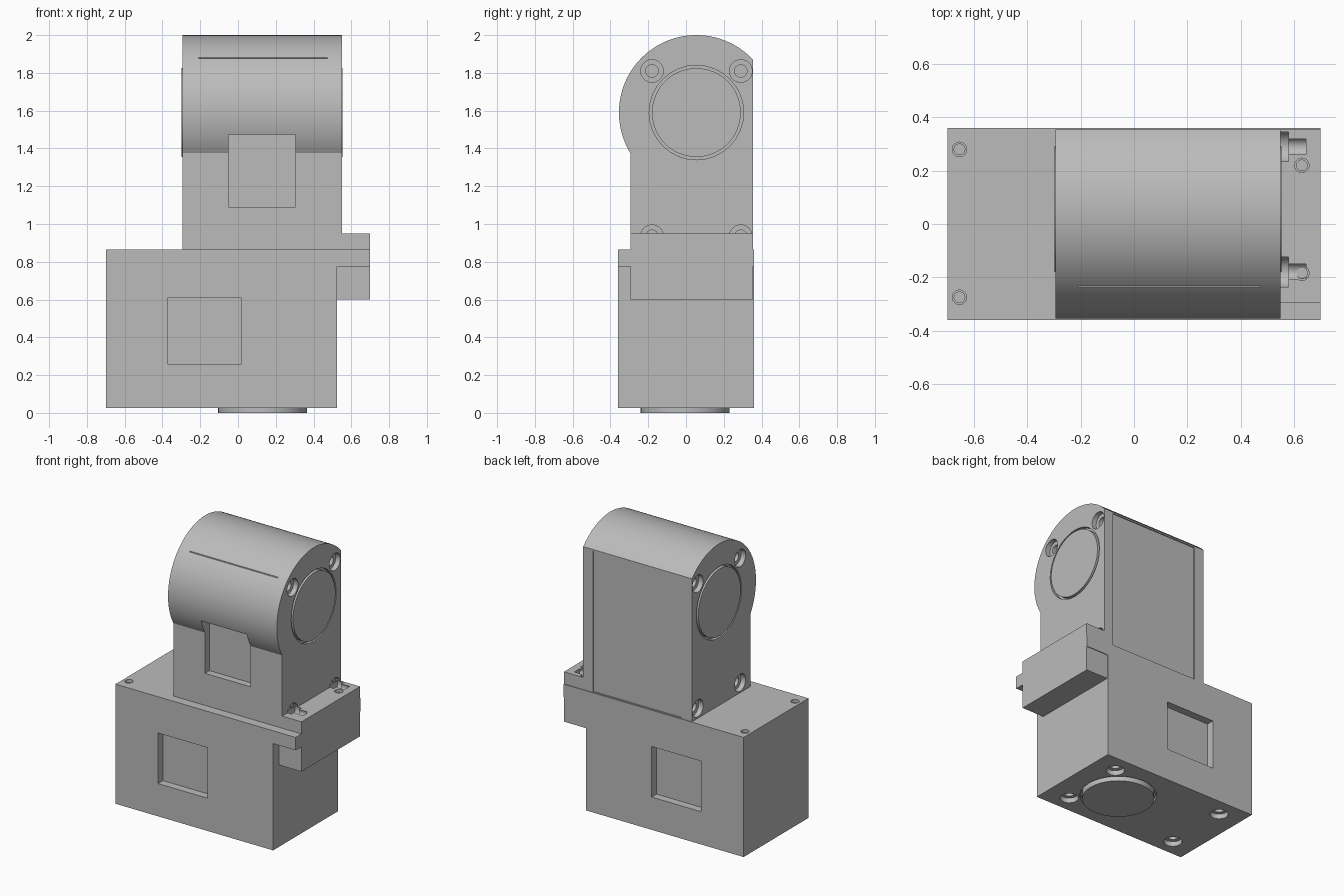
import bpy, math
from mathutils import Matrix, Vector

if "Cube" in bpy.data.objects:
    bpy.data.objects.remove(bpy.data.objects["Cube"])

grey = bpy.data.materials.new("plain grey")
grey.use_nodes = True
grey.diffuse_color = (0.5, 0.5, 0.5, 1)
grey.node_tree.nodes["Principled BSDF"].inputs["Base Color"].default_value = (0.5, 0.5, 0.5, 1)


def prism(name, outline, x0, x1):
    """Extrude a (y, z) outline along x."""
    n = len(outline)
    verts = [(x, y, z) for x in (x0, x1) for y, z in outline]
    faces = [tuple(range(n))[::-1], tuple(range(n, 2 * n))]
    faces += [(i, (i + 1) % n, n + (i + 1) % n, n + i) for i in range(n)]
    mesh = bpy.data.meshes.new(name)
    mesh.from_pydata(verts, [], faces)
    mesh.materials.append(grey)
    obj = bpy.data.objects.new(name, mesh)
    bpy.context.collection.objects.link(obj)
    return obj


def box(name, x, y, z):
    return prism(name, [(y[0], z[0]), (y[1], z[0]), (y[1], z[1]), (y[0], z[1])], *x)


def cylinder(name, centre, axis, radius, low, high, sides=64):
    """Cylinder along axis x or z; low and high are positions on that axis."""
    ring = [(radius * math.cos(2 * math.pi * i / sides),
             radius * math.sin(2 * math.pi * i / sides)) for i in range(sides)]
    obj = prism(name, ring, low, high)
    if axis == "x":
        obj.data.transform(Matrix.Translation(Vector((0, *centre))))
    else:
        obj.data.transform(Matrix.Translation(Vector((*centre, 0)))
                           @ Matrix(((0, 1, 0, 0), (0, 0, 1, 0), (1, 0, 0, 0), (0, 0, 0, 1))))
    return obj


def cut(target, cutter):
    cutter.hide_render = True
    bpy.context.view_layer.objects.active = target
    mod = target.modifiers.new("cut", "BOOLEAN")
    mod.operation, mod.solver, mod.object = "DIFFERENCE", "EXACT", cutter
    bpy.ops.object.modifier_apply(modifier=mod.name)
    bpy.data.objects.remove(cutter)


def bore(target, centre, axis, face, inward, steps):
    """Stepped hole: steps are (radius, depth) measured from the face."""
    for radius, depth in steps:
        ends = sorted((face - 0.02 * inward, face + depth * inward))
        cut(target, cylinder("cutter", centre, axis, radius, *ends, sides=32))


SCREW = ((0.06, 0.035), (0.033, 0.08))
PIN = ((0.027, 0.02), (0.02, 0.05))
BACK, FRONT = 0.355, -0.295
LEFT, RIGHT = 0.55, -0.295

# Lower housing with square pockets front and back
lower = box("lower_housing", (-0.7, 0.525), (-0.36, 0.36), (0.025, 0.865))
for y in ((-0.5, -0.305), (0.305, 0.5)):
    cut(lower, box("cutter", (-0.37, 0.015), y, (0.255, 0.61)))
for y in (-0.275, 0.28):
    bore(lower, (-0.655, y), "z", 0.865, -1, PIN)
for x in (-0.53, 0.352):
    for y in (-0.238, 0.23):
        bore(lower, (x, y), "z", 0.025, 1, SCREW)
bore(lower, (0.13, -0.005), "z", 0.025, 1, ((0.25, 0.03),))
base_disc = cylinder("base_disc", (0.13, -0.005), "z", 0.235, 0, 0.06)

# Side block and the thin ledges beside it
block = box("side_block", (0.525, 0.7), (FRONT, BACK), (0.6, 0.95))
box("front_ledge", (0.525, 0.7), (-0.36, FRONT), (0.775, 0.865))
box("back_ledge", (0.525, 0.7), (BACK, 0.36), (0.775, 0.865))
for y in (-0.185, 0.22):
    bore(block, (0.63, y), "z", 0.95, -1, PIN)
for y in (-0.18, 0.29):
    bore(block, (y, 0.935), "x", LEFT, 1, ((0.058, 0.03), (0.033, 0.095)))

# Upper housing: straight body under a round head, flat at the back
cy, cz, r = 0.055, 1.59, 0.41
start = math.atan2(math.sqrt(r * r - (BACK - cy) ** 2), BACK - cy)
end = math.pi + math.acos((cy - FRONT) / r)
arc = [(cy + r * math.cos(a), cz + r * math.sin(a))
       for a in (start + (end - start) * i / 72 for i in range(73))]
upper = prism("upper_housing", [(FRONT, 0.865), (BACK, 0.865)] + arc, RIGHT, LEFT)
cut(upper, box("cutter", (-0.05, 0.305), (-0.6, -0.245), (1.09, 1.475)))
cut(upper, box("cutter", (-0.215, 0.475), (BACK - 0.007, 0.5), (0.87, 1.86)))
cut(upper, box("cutter", (-0.21, 0.475), (-0.5, -0.228), (1.877, 1.882)))
for face, inward, side in ((LEFT, -1, "left"), (RIGHT, 1, "right")):
    for y in (-0.18, 0.29):
        for z in (0.935, 1.81):
            bore(upper, (y, z), "x", face, inward, SCREW)
    bore(upper, (cy, cz), "x", face, inward, ((0.25, 0.025),))
    ends = sorted((face - 0.004 * inward, face + 0.05 * inward))
    cylinder(side + "_disc", (cy, cz), "x", 0.235, *ends)

# Smooth the round surfaces, keep edges crisp
bpy.ops.object.select_all(action="DESELECT")
for obj in bpy.context.collection.objects:
    if obj.type == "MESH" and grey.name in obj.data.materials:
        obj.select_set(True)
        bpy.context.view_layer.objects.active = obj
bpy.ops.object.shade_smooth_by_angle(angle=math.radians(30))
